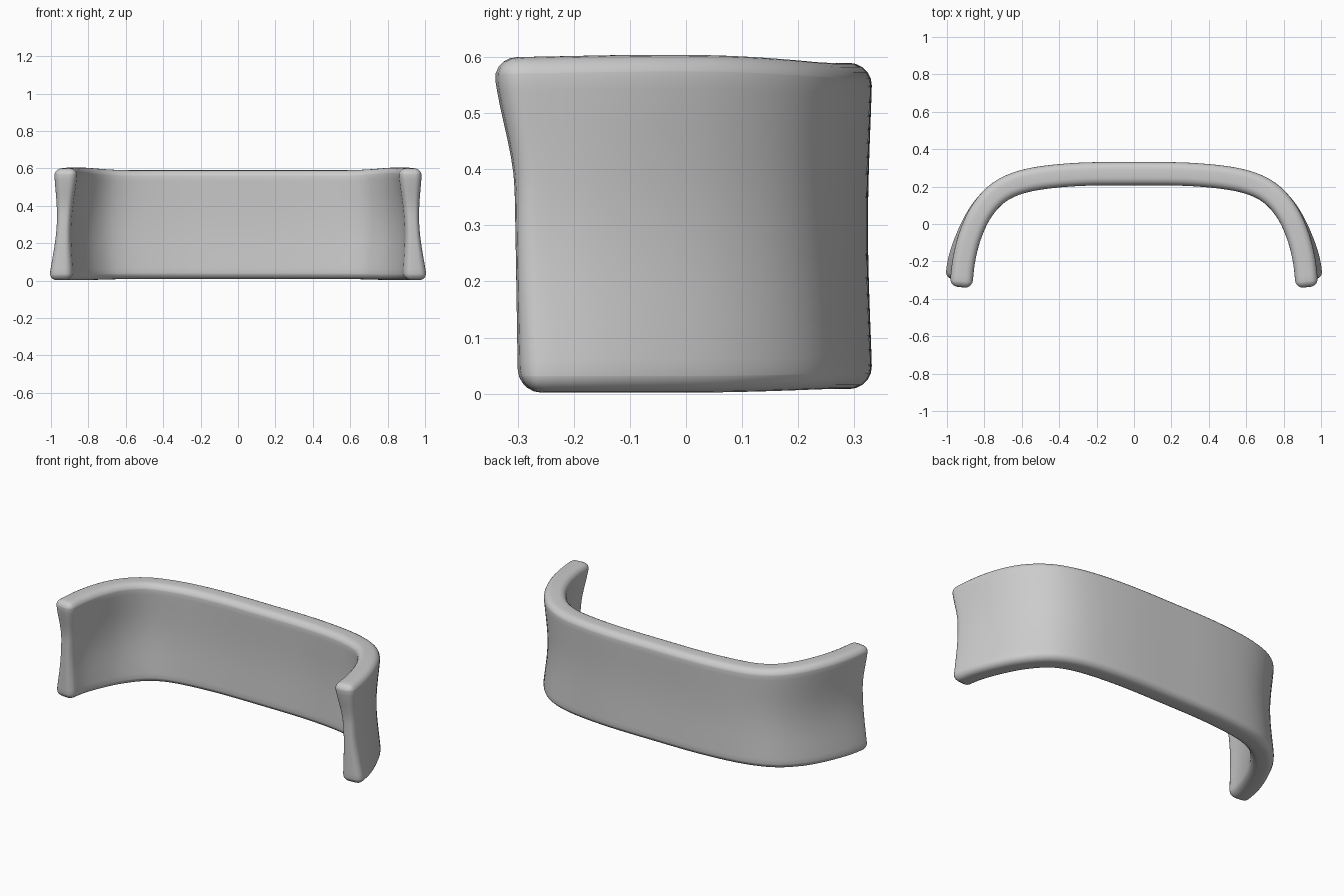
import bpy, bmesh, math
from mathutils import Vector

if "Cube" in bpy.data.objects:
    bpy.data.objects.remove(bpy.data.objects["Cube"])

# centre line of the curved wall, from the middle of the back to the arm tip
HALF = [(0, 0.269), (0.28, 0.266), (0.5, 0.246), (0.64, 0.212), (0.74, 0.155),
        (0.82, 0.06), (0.875, -0.06), (0.91, -0.19), (0.925, -0.318)]
CTRL = [Vector((-x, y)) for x, y in HALF[:0:-1]] + [Vector(p) for p in HALF]


def sample_path(points, steps=20):
    """Smooth spline through the points, as a list of (length so far, point)."""
    pts = [2 * points[0] - points[1]] + points + [2 * points[-1] - points[-2]]
    out = [(0.0, points[0])]
    for i in range(1, len(pts) - 2):
        a, b, c, d = pts[i - 1:i + 3]
        for k in range(1, steps + 1):
            t = k / steps
            p = 0.5 * (2 * b + (c - a) * t + (2 * a - 5 * b + 4 * c - d) * t * t
                       + (3 * b - a - 3 * c + d) * t ** 3)
            out.append((out[-1][0] + (p - out[-1][1]).length, p))
    return out


PATH = sample_path(CTRL)
LENGTH = PATH[-1][0]


def at(s):
    s = min(max(s, 0), LENGTH)
    for (l0, p0), (l1, p1) in zip(PATH, PATH[1:]):
        if s <= l1 + 1e-9:
            return p0.lerp(p1, (s - l0) / (l1 - l0))
    return PATH[-1][1].copy()


def smooth(a, lo, hi):
    t = min(max((a - lo) / (hi - lo), 0), 1)
    return t * t * (3 - 2 * t)


# straight rounded slab, cut finely so that it can bend
H, T = 0.6, 0.126
bm = bmesh.new()
bmesh.ops.create_cube(bm, size=1)
for v in bm.verts:
    v.co = Vector((v.co.x * LENGTH, v.co.y * T, (v.co.z + 0.5) * H))
bmesh.ops.bevel(bm, geom=bm.edges[:], offset=0.042, segments=5, profile=0.5, affect='EDGES')


def cut(co, no):
    bmesh.ops.bisect_plane(bm, geom=bm.verts[:] + bm.edges[:] + bm.faces[:],
                           plane_co=co, plane_no=no, dist=1e-5)


for i in range(1, 80):
    cut((LENGTH * (i / 80 - 0.5), 0, 0), (1, 0, 0))
for i in range(1, 20):
    cut((0, 0, H * i / 20), (0, 0, 1))

# bend the slab along the path, with a pinched waist and splayed arms
for vert in bm.verts:
    x, t, z = vert.co
    s, a = x + LENGTH / 2, abs(x) / (LENGTH / 2)
    v = min(max(z / H, 0.0), 1.0)
    p = at(s)
    tan = (at(s + 0.02) - at(s - 0.02)).normalized()
    n = Vector((-tan.y, tan.x))
    waist = max(math.sin(math.pi * v), 0.0) ** 1.5
    pinch = 0.12 + 0.26 * smooth(a, 0.35, 0.75)
    off = t * (1 - pinch * waist)
    off += 0.027 * smooth(a, 0.6, 1) * (1 - v) ** 1.5
    p = p + n * off
    tip = 0.018 - 0.033 * smooth(v, 0.6, 1) - 0.008 * v
    p.y += tip * smooth(a, 0.8, 1)
    arm = smooth(a, 0.45, 0.75)
    top = 0.59 + 0.014 * arm - 0.004 * smooth(a, 0.8, 1)
    bottom = 0.008 - 0.006 * arm
    vert.co = (p.x, p.y, bottom + v * (top - bottom))

bmesh.ops.recalc_face_normals(bm, faces=bm.faces[:])
mesh = bpy.data.meshes.new("curved_backrest")
bm.to_mesh(mesh)
bm.free()
mesh.shade_smooth()
obj = bpy.data.objects.new("curved_backrest", mesh)
bpy.context.collection.objects.link(obj)
